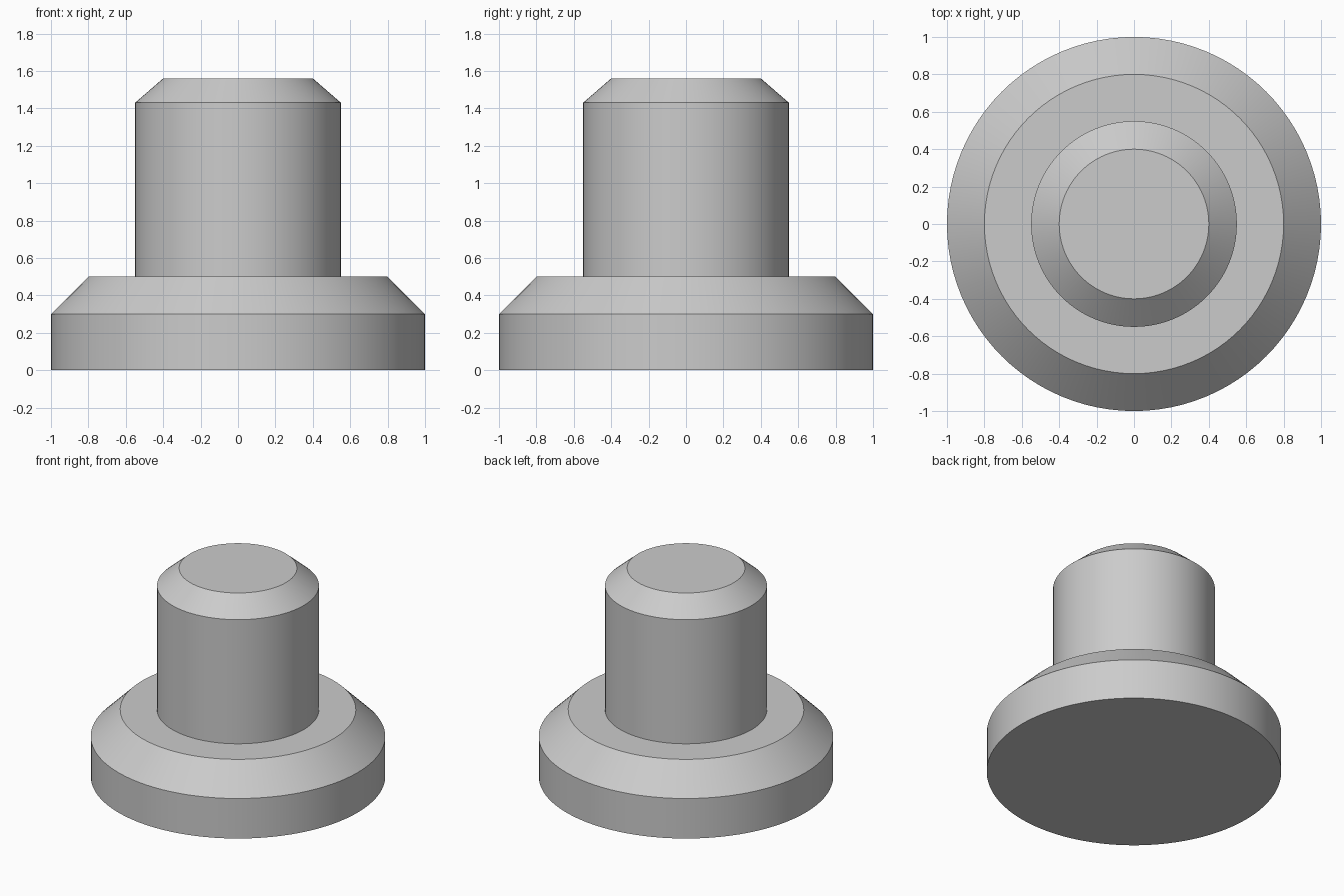
import bpy
import bmesh
import math

SEGMENTS = 96

cube = bpy.data.objects.get("Cube")
if cube:
    bpy.data.objects.remove(cube, do_unlink=True)

# Single grey material
grey = bpy.data.materials.new("plain_grey")
grey.use_nodes = True
colour = (0.6, 0.6, 0.6, 1)
grey.diffuse_color = colour
grey.node_tree.nodes["Principled BSDF"].inputs["Base Color"].default_value = colour


def turned_part(name, profile):
    """Closed solid turned about z from (radius, height) points."""
    bm = bmesh.new()
    rings = []
    for radius, height in profile:
        ring = []
        for i in range(SEGMENTS):
            a = math.tau * i / SEGMENTS
            ring.append(bm.verts.new((radius * math.cos(a), radius * math.sin(a), height)))
        rings.append(ring)
    for low, high in zip(rings, rings[1:]):
        for i in range(SEGMENTS):
            j = (i + 1) % SEGMENTS
            bm.faces.new((low[i], low[j], high[j], high[i]))
    bm.faces.new(rings[0][::-1])
    bm.faces.new(rings[-1])
    mesh = bpy.data.meshes.new(name)
    bm.to_mesh(mesh)
    bm.free()
    mesh.materials.append(grey)
    obj = bpy.data.objects.new(name, mesh)
    bpy.context.collection.objects.link(obj)
    bpy.ops.object.select_all(action="DESELECT")
    obj.select_set(True)
    bpy.context.view_layer.objects.active = obj
    bpy.ops.object.shade_smooth_by_angle(angle=math.radians(30))
    return obj


# Flange, chamfer, flat ledge, stem and chamfered tip in one solid
turned_part("flanged_plug", [
    (1.0, 0.0), (1.0, 0.3), (0.8, 0.5),
    (0.55, 0.5), (0.55, 1.43), (0.4, 1.56),
])
